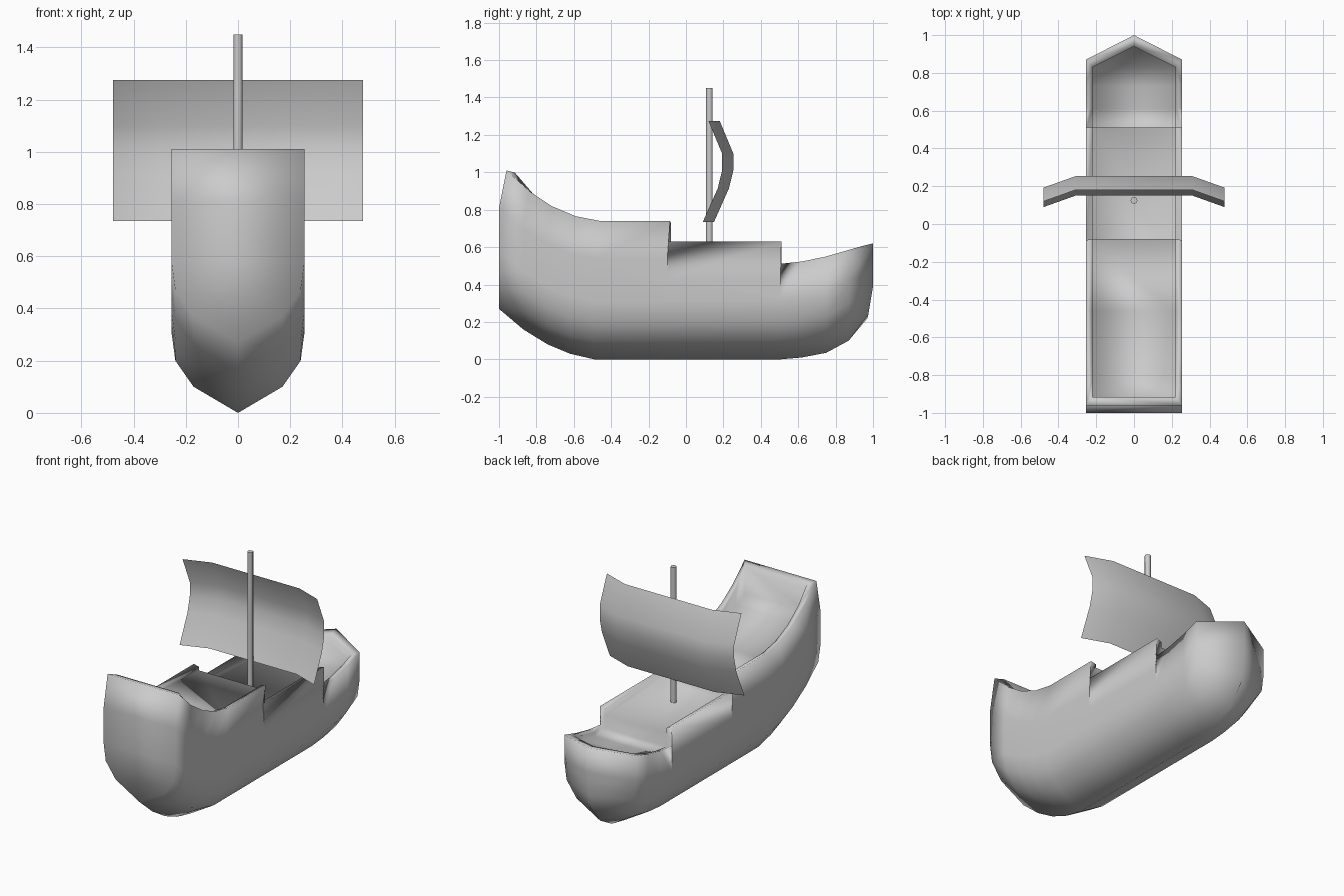
import bpy, bmesh, math

if "Cube" in bpy.data.objects:
    bpy.data.objects.remove(bpy.data.objects["Cube"])


def finish(name, bm, smooth=True):
    bmesh.ops.remove_doubles(bm, verts=bm.verts, dist=0.0005)
    mesh = bpy.data.meshes.new(name)
    bm.to_mesh(mesh)
    bm.free()
    for p in mesh.polygons:
        p.use_smooth = smooth
    ob = bpy.data.objects.new(name, mesh)
    bpy.context.collection.objects.link(ob)
    return ob


# Hull: stations of (y, keel z, rim y, rim z, inner y, deck z)
stations = [
    (-1.00, 0.27, -0.96, 1.01, -0.915, 0.82),
    (-0.87, 0.16, -0.84, 0.90, -0.82, 0.78),
    (-0.74, 0.08, -0.72, 0.82, -0.71, 0.74),
    (-0.62, 0.03, -0.59, 0.765, -0.59, 0.71),
    (-0.49, 0.00, -0.46, 0.74, -0.46, 0.695),
    (-0.10, 0.00, -0.085, 0.74, -0.08, 0.705),
    (-0.10, 0.00, -0.11, 0.63, -0.08, 0.58),
    (0.505, 0.00, 0.51, 0.63, 0.51, 0.58),
    (0.505, 0.00, 0.498, 0.51, 0.51, 0.475),
    (0.62, 0.01, 0.62, 0.523, 0.61, 0.485),
    (0.75, 0.035, 0.75, 0.55, 0.73, 0.505),
    (0.87, 0.10, 0.87, 0.585, 0.83, 0.53),
]
section = [(0, 0), (0.17, 0.10), (0.24, 0.20), (0.255, 0.31)]

rings = []
for y, zb, yr, zr, yi, zd in stations:
    ring = [(x, y, zb + dz) for x, dz in section]
    ring.append((0.255, y, max(zr - 0.2, zb + 0.33)))
    ring += [(0.255, yr, zr), (0.22, yi, zr - 0.012), (0.22, yi, zd)]
    rings.append(ring)
# Stem: every row meets on the centre line
rings.append([(0, y, z) for y, z in
              [(0.97, 0.22), (0.975, 0.24), (0.985, 0.30), (1, 0.39),
               (1, 0.46), (1, 0.62), (0.94, 0.605), (0.94, 0.545)]])

bm = bmesh.new()
grid = [[[bm.verts.new((s * x, y, z)) for x, y, z in ring] for s in (1, -1)]
        for ring in rings]
n = len(rings[0])
for a, b in zip(grid, grid[1:]):
    for side in (0, 1):
        for j in range(n - 1):
            bm.faces.new((a[side][j], b[side][j], b[side][j + 1], a[side][j + 1]))
    bm.faces.new((a[0][-1], b[0][-1], b[1][-1], a[1][-1]))   # deck
right, left = grid[0]
for j in range(n - 1):                                       # end wall
    bm.faces.new((right[j], right[j + 1], left[j + 1], left[j]))
bmesh.ops.remove_doubles(bm, verts=bm.verts, dist=0.0005)
bmesh.ops.dissolve_degenerate(bm, dist=0.0005, edges=bm.edges)
bmesh.ops.recalc_face_normals(bm, faces=bm.faces)
finish("hull", bm)

# Mast
bm = bmesh.new()
bmesh.ops.create_cone(bm, cap_ends=True, segments=8, radius1=0.018,
                      radius2=0.018, depth=0.89)
bmesh.ops.translate(bm, verts=bm.verts, vec=(0, 0.125, 1.005))
mast = finish("mast", bm)
bpy.context.view_layer.objects.active = mast
mast.select_set(True)
bpy.ops.object.shade_smooth_by_angle(angle=math.radians(50))

# Sail: billowed sheet, swept back at both ends
profile = [(0.15, 0.735), (0.23, 0.915), (0.253, 1.01), (0.253, 1.10), (0.18, 1.275)]
columns = [(-0.478, -0.06), (-0.31, 0), (0.31, 0), (0.478, -0.06)]
bm = bmesh.new()
cols = [[bm.verts.new((x, y + dy, z)) for y, z in profile] for x, dy in columns]
for a, b in zip(cols, cols[1:]):
    for j in range(len(profile) - 1):
        bm.faces.new((b[j], a[j], a[j + 1], b[j + 1]))
finish("sail", bm)
